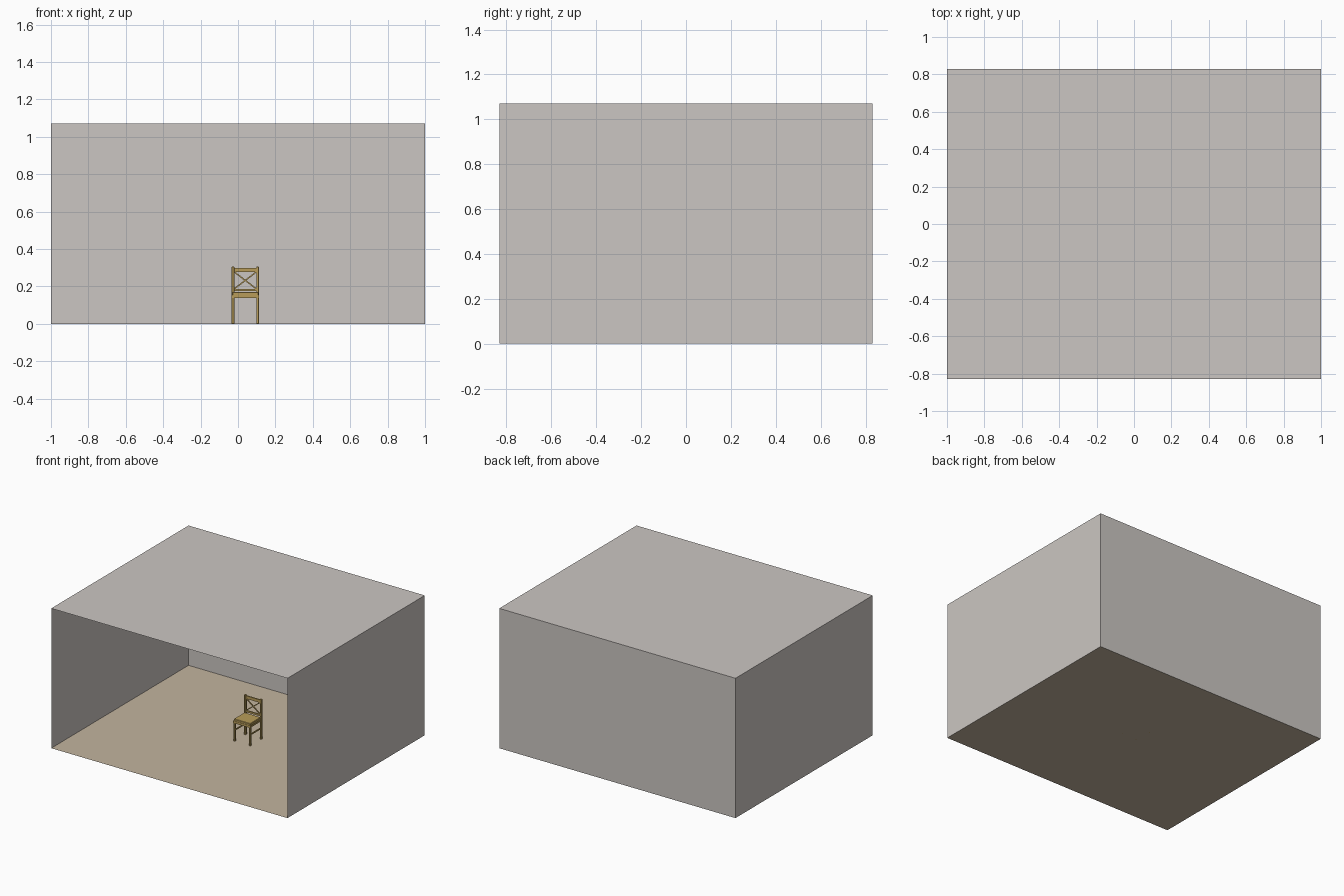
import bpy, bmesh, math
from mathutils import Matrix, Vector

if "Cube" in bpy.data.objects:
    bpy.data.objects.remove(bpy.data.objects["Cube"])


def material(name, rgb):
    m = bpy.data.materials.new(name)
    m.diffuse_color = (*rgb, 1)
    m.use_nodes = True
    m.node_tree.nodes["Principled BSDF"].inputs["Base Color"].default_value = m.diffuse_color
    return m


WALL = material("warm grey plaster", (0.60, 0.565, 0.54))
FLOOR = material("tan floor", (0.54, 0.455, 0.345))
WOOD = material("golden wood", (0.48, 0.335, 0.10))


def make(name, bm, mat):
    mesh = bpy.data.meshes.new(name)
    bm.to_mesh(mesh)
    bm.free()
    mesh.materials.append(mat)
    ob = bpy.data.objects.new(name, mesh)
    bpy.context.collection.objects.link(ob)
    return ob


def sheet(name, corners, mat):
    bm = bmesh.new()
    bm.faces.new([bm.verts.new(c) for c in corners])
    return make(name, bm, mat)


def box(name, lo, hi, mat=WOOD, bevel=0, tilt=0):
    """Box between two corners, optionally turned about the y axis."""
    lo, hi = Vector(lo), Vector(hi)
    bm = bmesh.new()
    bmesh.ops.create_cube(bm, size=1)
    bmesh.ops.scale(bm, vec=hi - lo, verts=bm.verts)
    bmesh.ops.rotate(bm, matrix=Matrix.Rotation(tilt, 3, 'Y'), verts=bm.verts)
    bmesh.ops.translate(bm, vec=(lo + hi) / 2, verts=bm.verts)
    if bevel:
        bmesh.ops.bevel(bm, geom=bm.edges[:], offset=bevel, segments=1, affect='EDGES')
    return make(name, bm, mat)


# Room shell, open at the front
X, Y, H = 1.0, 0.83, 1.07
sheet("floor", [(-X, -Y, 0), (X, -Y, 0), (X, Y, 0), (-X, Y, 0)], FLOOR)
sheet("ceiling", [(-X, -Y, H), (-X, Y, H), (X, Y, H), (X, -Y, H)], WALL)
sheet("back_wall", [(-X, Y, 0), (X, Y, 0), (X, Y, H), (-X, Y, H)], WALL)
sheet("left_wall", [(-X, -Y, 0), (-X, Y, 0), (-X, Y, H), (-X, -Y, H)], WALL)
sheet("right_wall", [(X, -Y, 0), (X, -Y, H), (X, Y, H), (X, Y, 0)], WALL)

# Chair extents
x0, x1, y0, y1, t = -0.034, 0.112, -0.010, 0.136, 0.014
cx = (x0 + x1) / 2

# Legs, back posts and side stretchers
for side, x in (("left", x0), ("right", x1 - t)):
    box(side + "_front_leg", (x, y0, 0), (x + t, y0 + t, 0.142), bevel=0.0015)
    box(side + "_back_post", (x, y1 - t, 0), (x + t, y1, 0.305), bevel=0.0015)
    box(side + "_stretcher", (x + 0.004, y0 + t, 0.078), (x + 0.010, y1 - t, 0.088))
    box(side + "_apron", (x + 0.003, y0 + t, 0.138), (x + t - 0.003, y1 - t, 0.150))

# Seat frame rails and seat panel
box("front_apron", (x0, y0, 0.138), (x1, y0 + t, 0.155))
box("back_apron", (x0 + t, y1 - t, 0.138), (x1 - t, y1 - 0.003, 0.155))
box("seat", (x0 + 0.003, y0 + 0.002, 0.150), (x1 - 0.003, y1 - t, 0.170), bevel=0.003)

# Back rails
box("top_rail", (x0 + 0.004, y1 - 0.012, 0.277), (x1 - 0.004, y1 - 0.002, 0.299))
box("lower_back_rail", (x0 + t, y1 - 0.012, 0.174), (x1 - t, y1 - 0.002, 0.187))

# Crossed braces between the rails
w, h = x1 - x0 - 2 * t, 0.090
length, angle, cz = math.hypot(w, h), math.atan2(h, w), 0.232
for name, a in (("rising_brace", -angle), ("falling_brace", angle)):
    box(name, (cx - length / 2, y1 - 0.010, cz - 0.0035),
        (cx + length / 2, y1 - 0.004, cz + 0.0035), tilt=a)
